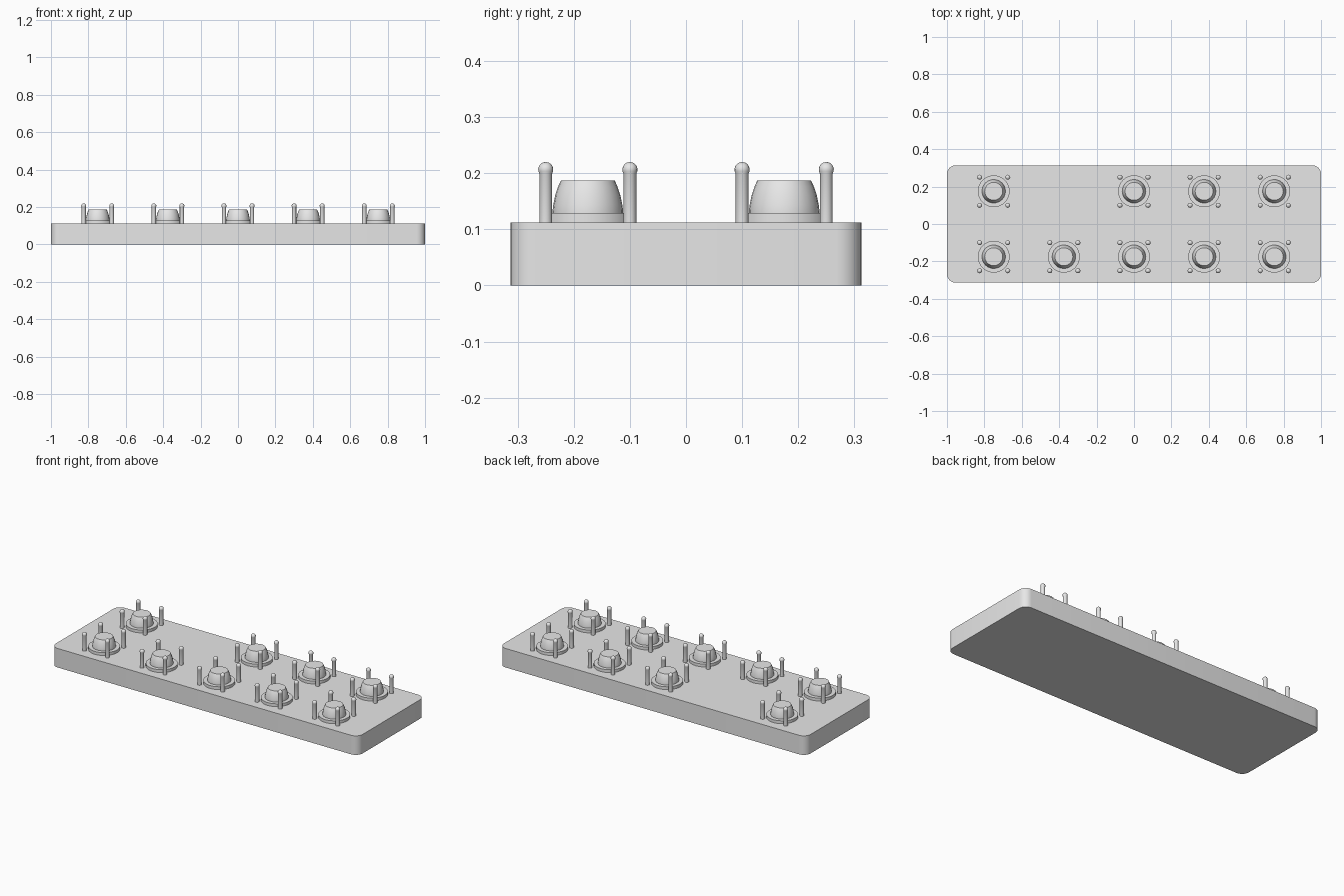
import bpy, bmesh, math

cube = bpy.data.objects.get("Cube")
if cube:
    bpy.data.objects.remove(cube, do_unlink=True)

grey = bpy.data.materials.new("light_grey")
grey.use_nodes = True
grey.diffuse_color = (0.8, 0.8, 0.8, 1)
grey.node_tree.nodes["Principled BSDF"].inputs["Base Color"].default_value = (0.8, 0.8, 0.8, 1)

TOP = 0.112          # upper face of the base
PEG_OFFSET = 0.075   # pegs sit on a square around each dome


def finish(name, bm, location=(0, 0, 0)):
    bmesh.ops.recalc_face_normals(bm, faces=bm.faces)
    mesh = bpy.data.meshes.new(name)
    bm.to_mesh(mesh)
    bm.free()
    mesh.materials.append(grey)
    obj = bpy.data.objects.new(name, mesh)
    obj.location = location
    bpy.context.collection.objects.link(obj)
    bpy.ops.object.select_all(action='DESELECT')
    obj.select_set(True)
    bpy.context.view_layer.objects.active = obj
    bpy.ops.object.shade_smooth_by_angle(angle=math.radians(35))
    return obj


def lathe(name, profile, sides):
    """Closed solid of revolution from (radius, height) points."""
    bm = bmesh.new()
    rings = []
    for r, z in profile:
        rings.append([bm.verts.new((r * math.cos(math.tau * i / sides),
                                    r * math.sin(math.tau * i / sides), z))
                      for i in range(sides)])
    for low, high in zip(rings, rings[1:]):
        for i in range(sides):
            j = (i + 1) % sides
            bm.faces.new((low[i], low[j], high[j], high[i]))
    bm.faces.new(rings[0])
    bm.faces.new(rings[-1])
    return finish(name, bm)


def place(source, name, x, y):
    obj = source.copy()
    obj.name = name
    obj.location = (x, y, TOP)
    bpy.context.collection.objects.link(obj)


# Base slab with rounded vertical corners
bm = bmesh.new()
bmesh.ops.create_cube(bm, size=1)
bmesh.ops.scale(bm, vec=(2, 0.626, TOP), verts=bm.verts)
bmesh.ops.translate(bm, vec=(0, 0, TOP / 2), verts=bm.verts)
uprights = [e for e in bm.edges if abs(e.verts[0].co.z - e.verts[1].co.z) > 0.05]
bmesh.ops.bevel(bm, geom=uprights, offset=0.045, segments=6, profile=0.5, affect='EDGES')
finish("base", bm)

# Master parts: collar disc, truncated dome, ball-tipped peg
collar = lathe("collar", [(0.085, 0), (0.085, 0.017)], 32)
dome = lathe("dome", [(0.063, 0.01), (0.063, 0.02), (0.0615, 0.032), (0.058, 0.049),
                      (0.053, 0.064), (0.048, 0.075)], 24)
ball_radius, ball_z, peg_radius = 0.0135, 0.0945, 0.0115
start = -math.acos(peg_radius / ball_radius)
arc = [start + (math.radians(85) - start) * i / 6 for i in range(7)]
peg = lathe("peg", [(peg_radius, 0)] +
            [(ball_radius * math.cos(a), ball_z + ball_radius * math.sin(a)) for a in arc], 16)

# Two rows of five stations, with one station left empty in the back row
for row, y in (("front", -0.175), ("back", 0.175)):
    for col in range(-2, 3):
        if row == "back" and col == -1:
            continue
        x = col * 0.375
        tag = f"{row}_{col + 3}"
        place(collar, f"collar_{tag}", x, y)
        place(dome, f"dome_{tag}", x, y)
        for sx in (-1, 1):
            for sy in (-1, 1):
                place(peg, f"peg_{tag}", x + sx * PEG_OFFSET, y + sy * PEG_OFFSET)

for master in (collar, dome, peg):
    bpy.data.objects.remove(master, do_unlink=True)
